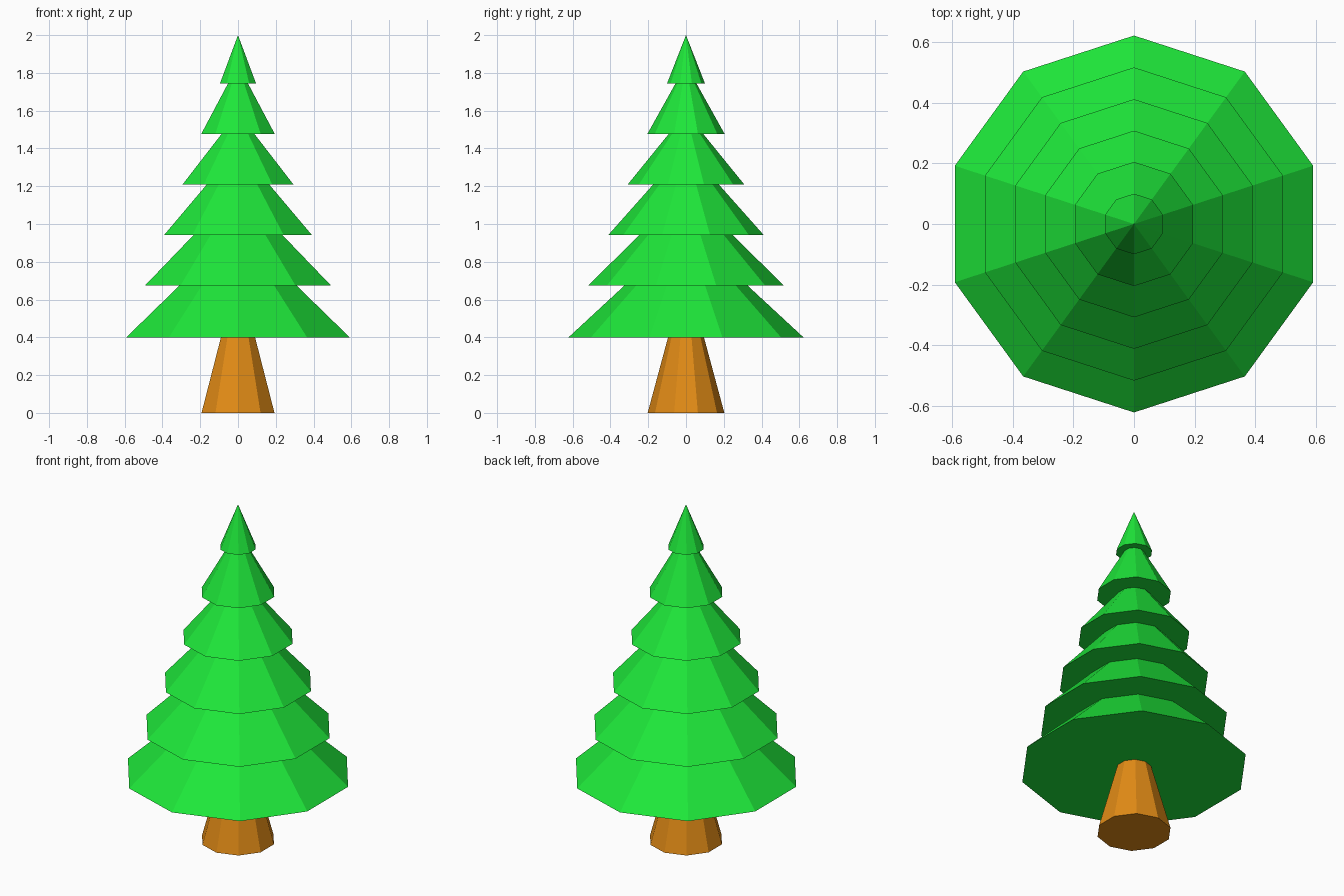
import bpy, bmesh
from math import cos, sin, pi

if "Cube" in bpy.data.objects:
    bpy.data.objects.remove(bpy.data.objects["Cube"])

SIDES = 10


def material(name, color):
    m = bpy.data.materials.new(name)
    m.diffuse_color = color
    m.use_nodes = True
    m.node_tree.nodes["Principled BSDF"].inputs["Base Color"].default_value = m.diffuse_color
    return m


def lathe(name, profile, mat):
    """Flat-faced ten-sided shell from (radius, height) pairs, capped at both ends."""
    bm = bmesh.new()
    rings = []
    for r, z in profile:
        n = SIDES if r > 0 else 1
        rings.append([bm.verts.new((r * sin(2 * pi * i / SIDES), -r * cos(2 * pi * i / SIDES), z))
                      for i in range(n)])
    for a, b in zip(rings, rings[1:]):
        for i in range(SIDES):
            j = (i + 1) % SIDES
            if len(b) == 1:
                bm.faces.new((a[i], a[j], b[0]))
            else:
                bm.faces.new((a[i], a[j], b[j], b[i]))
    for ring in (rings[0], rings[-1]):
        if len(ring) > 1:
            bm.faces.new(ring)
    bmesh.ops.recalc_face_normals(bm, faces=bm.faces)
    mesh = bpy.data.meshes.new(name)
    bm.to_mesh(mesh)
    bm.free()
    mesh.materials.append(mat)
    obj = bpy.data.objects.new(name, mesh)
    bpy.context.collection.objects.link(obj)
    return obj


# Tapered trunk
lathe("trunk", [(0.203, 0), (0.095, 0.4)], material("bark", (0.76, 0.26, 0.008, 1)))

# Foliage: each tier flares out at its base, then tapers up into the next one
tiers = [  # base radius, base height, top radius
    (0.622, 0.40, 0.325), (0.517, 0.675, 0.248), (0.412, 0.941, 0.173),
    (0.308, 1.21, 0.092), (0.205, 1.476, 0.055), (0.1, 1.745, 0)]
tops = [t[1] for t in tiers[1:]] + [2.0]
profile = []
for (base_r, base_z, top_r), top_z in zip(tiers, tops):
    profile += [(base_r, base_z), (top_r, top_z)]
lathe("foliage", profile, material("needles", (0.013, 0.80, 0.042, 1)))
